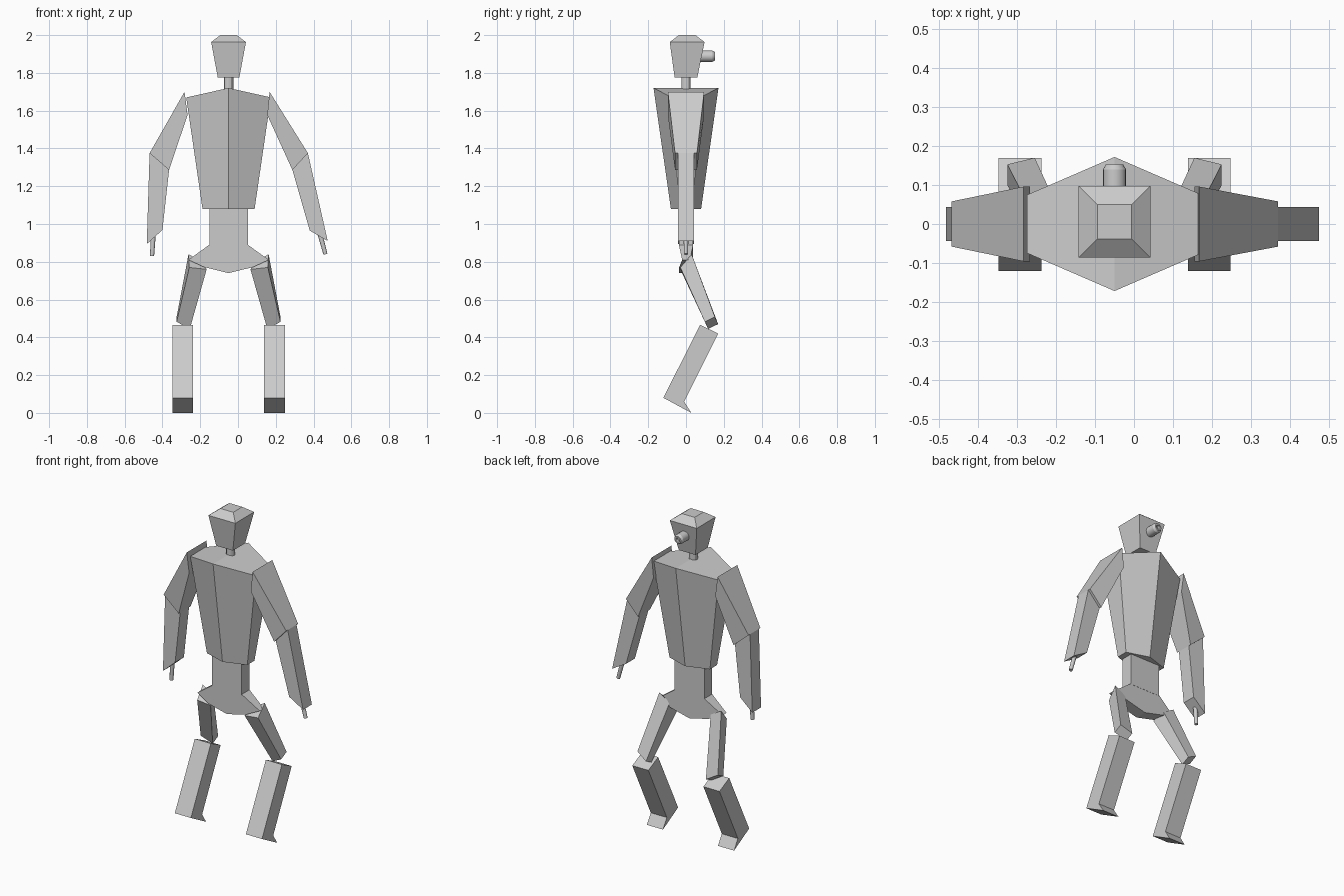
import bpy, bmesh, math
from mathutils import Vector

if "Cube" in bpy.data.objects:
    bpy.data.objects.remove(bpy.data.objects["Cube"])

CX = -0.05  # body centre line
grey = bpy.data.materials.new("plain_grey")
grey.diffuse_color = (0.6, 0.6, 0.6, 1)
grey.use_nodes = True
grey.node_tree.nodes["Principled BSDF"].inputs["Base Color"].default_value = grey.diffuse_color


def finish(name, bm):
    bmesh.ops.recalc_face_normals(bm, faces=bm.faces)
    me = bpy.data.meshes.new(name)
    bm.to_mesh(me)
    bm.free()
    me.materials.append(grey)
    ob = bpy.data.objects.new(name, me)
    bpy.context.collection.objects.link(ob)
    return ob


def loft(name, rings):
    """Skin equal-length rings of points and cap both ends."""
    bm = bmesh.new()
    vs = [[bm.verts.new(p) for p in r] for r in rings]
    n = len(vs[0])
    for a, b in zip(vs, vs[1:]):
        for i in range(n):
            j = (i + 1) % n
            bm.faces.new((a[i], a[j], b[j], b[i]))
    bm.faces.new(vs[0])
    bm.faces.new(vs[-1])
    return finish(name, bm)


def rect(cx, cy, hx, hy, z):
    return [(cx - hx, cy - hy, z), (cx + hx, cy - hy, z),
            (cx + hx, cy + hy, z), (cx - hx, cy + hy, z)]


def rod(name, a, b, profile, n=12):
    """Round rod from a to b; profile is (fraction along, radius)."""
    a, b = Vector(a), Vector(b)
    q = (b - a).to_track_quat('Z', 'Y')
    rings = [[a.lerp(b, t) + q @ Vector((r * math.cos(k * math.tau / n),
              r * math.sin(k * math.tau / n), 0)) for k in range(n)] for t, r in profile]
    ob = loft(name, rings)
    for p in ob.data.polygons:
        p.use_smooth = len(p.vertices) == 4
    bpy.context.view_layer.objects.active = ob
    ob.select_set(True)
    bpy.ops.object.shade_smooth_by_angle(angle=math.radians(30))
    ob.select_set(False)


def limb(name, outer_top, inner_top, outer_end, inner_end, y0, y1):
    """Flat-sided limb given as an x-z outline with half depths at each end."""
    def ring(o, i, y):
        return [(o[0], -y, o[1]), (i[0], -y, i[1]), (i[0], y, i[1]), (o[0], y, o[1])]
    loft(name, [ring(outer_top, inner_top, y0), ring(outer_end, inner_end, y1)])


# Head, neck and the lens at the back of the head
loft("head", [rect(CX, 0, .057, .06, 1.775), rect(CX, .006, .092, .092, 1.963),
              rect(CX, .006, .044, .044, 2.0)])
rod("neck", (CX, 0, 1.68), (CX, 0, 1.79), [(0, .025), (1, .025)])
rod("lens", (CX, .06, 1.888), (CX, .153, 1.888),
    [(0, .03), (.86, .03), (1, .022), (1, .013), (.8, .013)], 16)


# Torso: six-sided, tapering down, with a ridged top
def hexagon(hx, apex, side, z_mid, z_side):
    return [(CX - hx, -side, z_side), (CX, -apex, z_mid), (CX + hx, -side, z_side),
            (CX + hx, side, z_side), (CX, apex, z_mid), (CX - hx, side, z_side)]


bm = bmesh.new()
low = [bm.verts.new(p) for p in hexagon(.138, .08, .035, 1.08, 1.08)]
top = [bm.verts.new(p) for p in hexagon(.224, .172, .075, 1.72, 1.67)]
for i in range(6):
    j = (i + 1) % 6
    bm.faces.new((low[i], low[j], top[j], top[i]))
bm.faces.new(low)
bm.faces.new((top[0], top[1], top[4], top[5]))
bm.faces.new((top[1], top[2], top[3], top[4]))
finish("torso", bm)

# Waist and pelvis
loft("waist", [rect(CX, 0, .102, .038, .885), rect(CX, 0, .102, .038, 1.09)])
outline = [(-.102, .89), (-.213, .81), (-.13, .772), (0, .74),
           (.13, .772), (.213, .81), (.102, .89)]
depth = [.038, .02, .036, .036, .036, .02, .038]
loft("pelvis", [[(CX + x, s * d, z) for (x, z), d in zip(outline, depth)] for s in (-1, 1)])

# Arms, each hanging at its own angle
arms = {
    "right": [(.167, 1.70), (.155, 1.577), (.37, 1.375), (.288, 1.286),
              (.475, .91), (.38, .965), (.43, .96), (.463, .84)],
    "left": [(-.283, 1.70), (-.267, 1.577), (-.468, 1.375), (-.365, 1.286),
             (-.483, .894), (-.40, .968), (-.448, .95), (-.455, .83)],
}
for side, (so, si, eo, ei, wo, wi, f0, f1) in arms.items():
    limb(side + "_upper_arm", so, si, eo, ei, .096, .058)
    limb(side + "_forearm", eo, ei, wo, wi, .043, .043)
    rod(side + "_finger", (f0[0], 0, f0[1]), (f1[0], 0, f1[1]), [(0, .013), (1, .011)])

# Legs, mirrored about the body centre line
thigh_top = [(.066, -.03, .76), (.158, -.03, .77), (.162, .03, .84), (.09, .03, .80)]
thigh_end = [(.155, .117, .445), (.225, .10, .482), (.225, .153, .508), (.155, .17, .47)]
shin = [(.075, .466), (.17, .42), (-.01, .06), (.028, 0), (-.12, .08)]
for side, s in (("right", 1), ("left", -1)):
    def flip(p):
        return (CX + s * (p[0] - CX), p[1], p[2])
    loft(side + "_thigh", [[flip(p) for p in r] for r in (thigh_top, thigh_end)])
    loft(side + "_shin_and_foot", [[flip((x, y, z)) for y, z in shin] for x in (.138, .248)])
